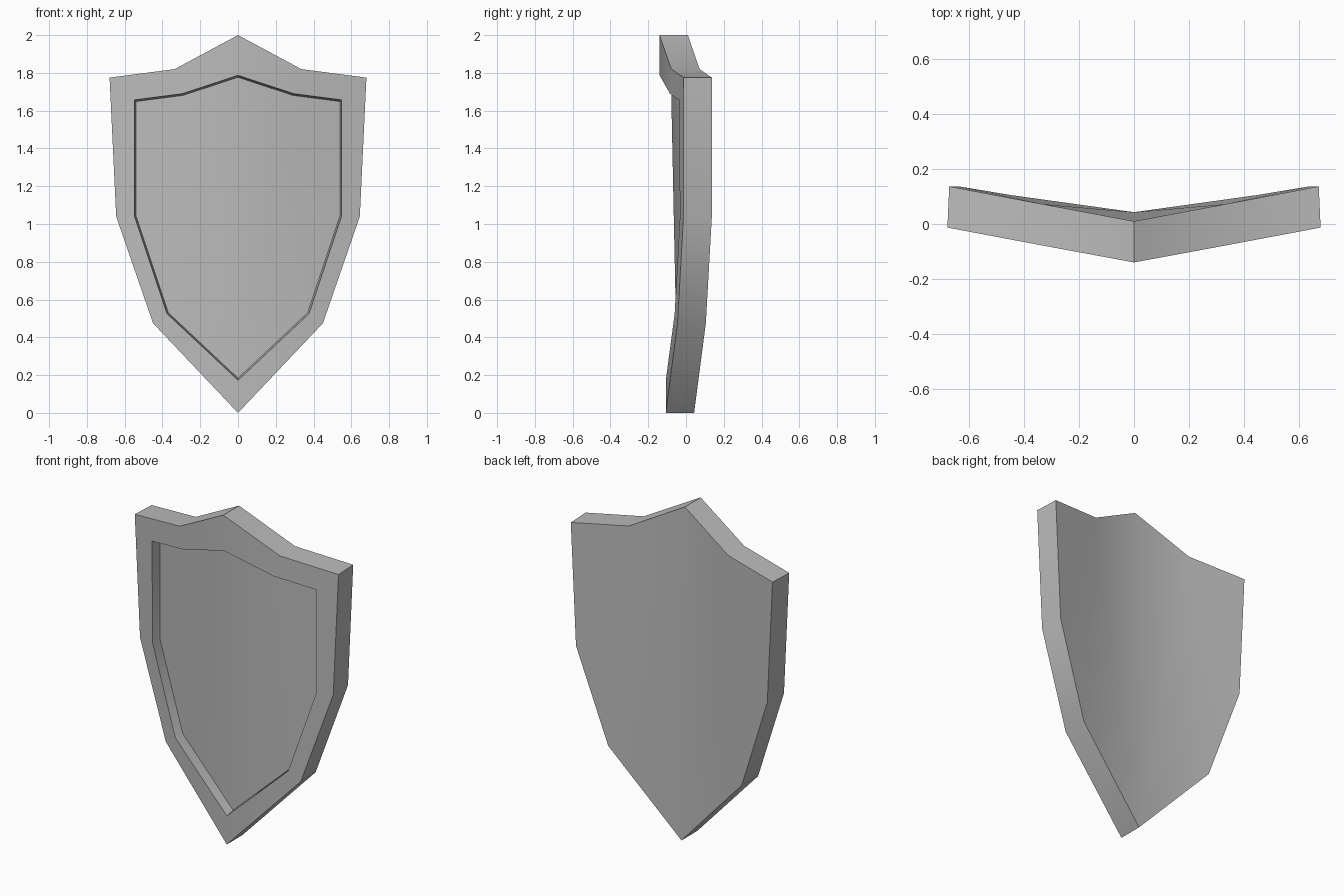
import bpy
import bmesh
import math

cube = bpy.data.objects.get("Cube")
if cube:
    bpy.data.objects.remove(cube, do_unlink=True)

steel = bpy.data.materials.new("grey steel")
steel.use_nodes = True
GREY = (0.5, 0.5, 0.5, 1)
steel.diffuse_color = GREY
steel.node_tree.nodes["Principled BSDF"].inputs["Base Color"].default_value = GREY

# Half outlines (x, y, z), from top centre round to the bottom tip
OUTER = [(0, -0.14, 2.0), (0.335, -0.078, 1.82), (0.68, -0.013, 1.775),
         (0.645, -0.013, 1.04), (0.45, -0.045, 0.475), (0, -0.107, 0)]
INNER = [(0, -0.14, 1.787), (0.295, -0.085, 1.69), (0.548, -0.037, 1.657),
         (0.548, -0.032, 1.04), (0.376, -0.06, 0.525), (0, -0.107, 0.173)]
THICKNESS = 0.15
RECESS = 0.06


def shifted(points, depth, sx, sz):
    """Move an outline back, scaling it about mid-height."""
    return [(x * sx, y + depth, 1 + (z - 1) * sz) for x, y, z in points]


def ring(bm, half):
    """Closed loop of vertices from a half outline and its mirror image."""
    right = [bm.verts.new(p) for p in half]
    left = [bm.verts.new((-x, y, z)) for x, y, z in half[1:-1]]
    return right + left[::-1]


def bridge(bm, a, b):
    n = len(a)
    for i in range(n):
        j = (i + 1) % n
        bm.faces.new((a[i], a[j], b[j], b[i]))


def fill(bm, loop):
    """Two folded halves, each fanned from its notch vertex."""
    half = len(loop) // 2
    for side in (loop[:half + 1], [loop[0]] + loop[:half - 1:-1]):
        notch, rest = side[1], side[2:] + side[:1]
        for p, q in zip(rest, rest[1:]):
            bm.faces.new((notch, p, q))


# Shield: back, side wall, raised rim, recess wall and panel
bm = bmesh.new()
back = ring(bm, shifted(OUTER, THICKNESS, 0.99, 1))
front = ring(bm, OUTER)
lip = ring(bm, INNER)
panel = ring(bm, shifted(INNER, RECESS, 0.983, 0.987))
for a, b in ((back, front), (front, lip), (lip, panel)):
    bridge(bm, a, b)
fill(bm, back)
fill(bm, panel)
bmesh.ops.recalc_face_normals(bm, faces=bm.faces)

mesh = bpy.data.meshes.new("shield")
bm.to_mesh(mesh)
bm.free()
mesh.materials.append(steel)
shield = bpy.data.objects.new("shield", mesh)
bpy.context.collection.objects.link(shield)

bpy.ops.object.select_all(action="DESELECT")
shield.select_set(True)
bpy.context.view_layer.objects.active = shield
bpy.ops.object.shade_smooth_by_angle(angle=math.radians(30))
